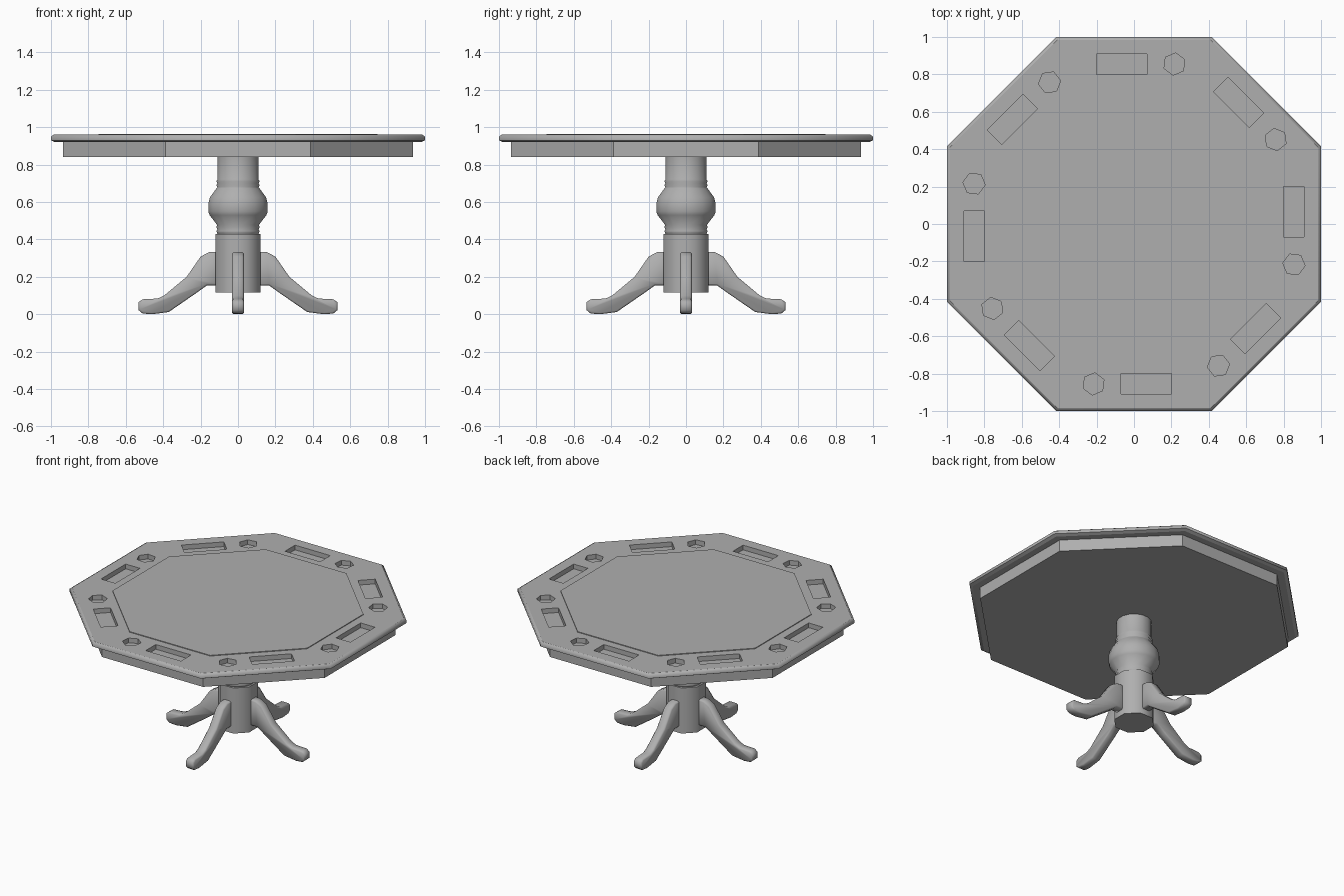
import bpy, bmesh
from math import pi, cos, sin, radians
from mathutils import Matrix, Vector

if "Cube" in bpy.data.objects:
    bpy.data.objects.remove(bpy.data.objects["Cube"])

grey = bpy.data.materials.new("dark_grey")
grey.diffuse_color = (.43, .43, .43, 1)
grey.use_nodes = True
grey.node_tree.nodes["Principled BSDF"].inputs["Base Color"].default_value = grey.diffuse_color


def finish(bm, name, smooth=None):
    bmesh.ops.recalc_face_normals(bm, faces=bm.faces)
    mesh = bpy.data.meshes.new(name)
    bm.to_mesh(mesh)
    bm.free()
    mesh.materials.append(grey)
    ob = bpy.data.objects.new(name, mesh)
    bpy.context.collection.objects.link(ob)
    if smooth:
        bpy.ops.object.select_all(action='DESELECT')
        ob.select_set(True)
        bpy.context.view_layer.objects.active = ob
        bpy.ops.object.shade_smooth_by_angle(angle=radians(smooth))
    return ob


def turned(name, profile, sides, smooth=None):
    """Flat-capped solid from (flat-to-centre radius, z) pairs, bottom to top."""
    bm = bmesh.new()
    rings = []
    for r, z in profile:
        r /= cos(pi / sides)
        rings.append([bm.verts.new((r * cos((i + .5) * 2 * pi / sides),
                                    r * sin((i + .5) * 2 * pi / sides), z))
                      for i in range(sides)])
    for a, b in zip(rings, rings[1:]):
        for i in range(sides):
            j = (i + 1) % sides
            bm.faces.new((a[i], a[j], b[j], b[i]))
    bm.faces.new(rings[0])
    bm.faces.new(rings[-1])
    ob = finish(bm, name, smooth)
    for p in ob.data.polygons:
        if abs(p.normal.z) > .99:
            p.use_smooth = False
    return ob


# Octagonal top with shaped edge, apron and raised playing surface
top = turned("table_top", [(.98, .92), (1, .93), (1, .95), (.985, .96)], 8, 60)
turned("apron", [(.935, .84), (.935, .921)], 8)
turned("playing_surface", [(.745, .955), (.745, .965)], 8)

# Chip trays and hexagonal cup holders, cut into each side of the rim
bm = bmesh.new()
for i in range(8):
    turn = Matrix.Rotation(i * pi / 4, 4, 'Z')
    bmesh.ops.create_cube(bm, size=1, matrix=turn
                          @ Matrix.Translation((.065, -.855, .965))
                          @ Matrix.Diagonal((.27, .11, .075, 1)))
    bmesh.ops.create_cone(bm, cap_ends=True, segments=6, radius1=.06,
                          radius2=.06, depth=.075, matrix=turn
                          @ Matrix.Translation((-.216, -.855, .965))
                          @ Matrix.Rotation(radians(-7), 4, 'Z'))
cutter = finish(bm, "pocket_cutter")
cutter.hide_render = True
cutter.display_type = 'WIRE'
cut = top.modifiers.new("pockets", 'BOOLEAN')
cut.operation = 'DIFFERENCE'
cut.solver = 'EXACT'
cut.object = cutter

# Turned pedestal: neck, bulb and upper column with beads
turned("pedestal_column", [
    (.105, .42), (.112, .435), (.116, .445), (.11, .455), (.116, .465),
    (.112, .478), (.152, .53), (.159, .55), (.159, .59), (.15, .625),
    (.116, .672), (.11, .68), (.116, .69), (.11, .70),
    (.116, .71), (.109, .722), (.109, .841)], 16, 75)

# Octagonal block holding the legs
turned("pedestal_block", [(.12, .115), (.12, .43)], 8, 60)

# Four curved legs
LEG = [(.09, .335), (.155, .332), (.2, .308), (.275, .2), (.395, .1),
       (.43, .084), (.51, .08), (.532, .064), (.532, .022), (.51, .004),
       (.46, 0), (.37, .012), (.225, .112), (.165, .155), (.09, .155)]
for i, side in enumerate(("right", "back", "left", "front")):
    bm = bmesh.new()
    face = bm.faces.new([bm.verts.new((x, -.031, z)) for x, z in LEG])
    out = bmesh.ops.extrude_face_region(bm, geom=[face], use_keep_orig=True)
    bmesh.ops.translate(bm, vec=Vector((0, .062, 0)), verts=[
        v for v in out["geom"] if isinstance(v, bmesh.types.BMVert)])
    bmesh.ops.recalc_face_normals(bm, faces=bm.faces)
    rim = [e for e in bm.edges
           if abs(e.verts[0].co.y - e.verts[1].co.y) < .001]
    bmesh.ops.bevel(bm, geom=rim, offset=.008, segments=1, profile=.5,
                    affect='EDGES', clamp_overlap=True)
    bmesh.ops.rotate(bm, verts=bm.verts, cent=(0, 0, 0),
                     matrix=Matrix.Rotation(i * pi / 2, 3, 'Z'))
    finish(bm, side + "_leg", 60)
